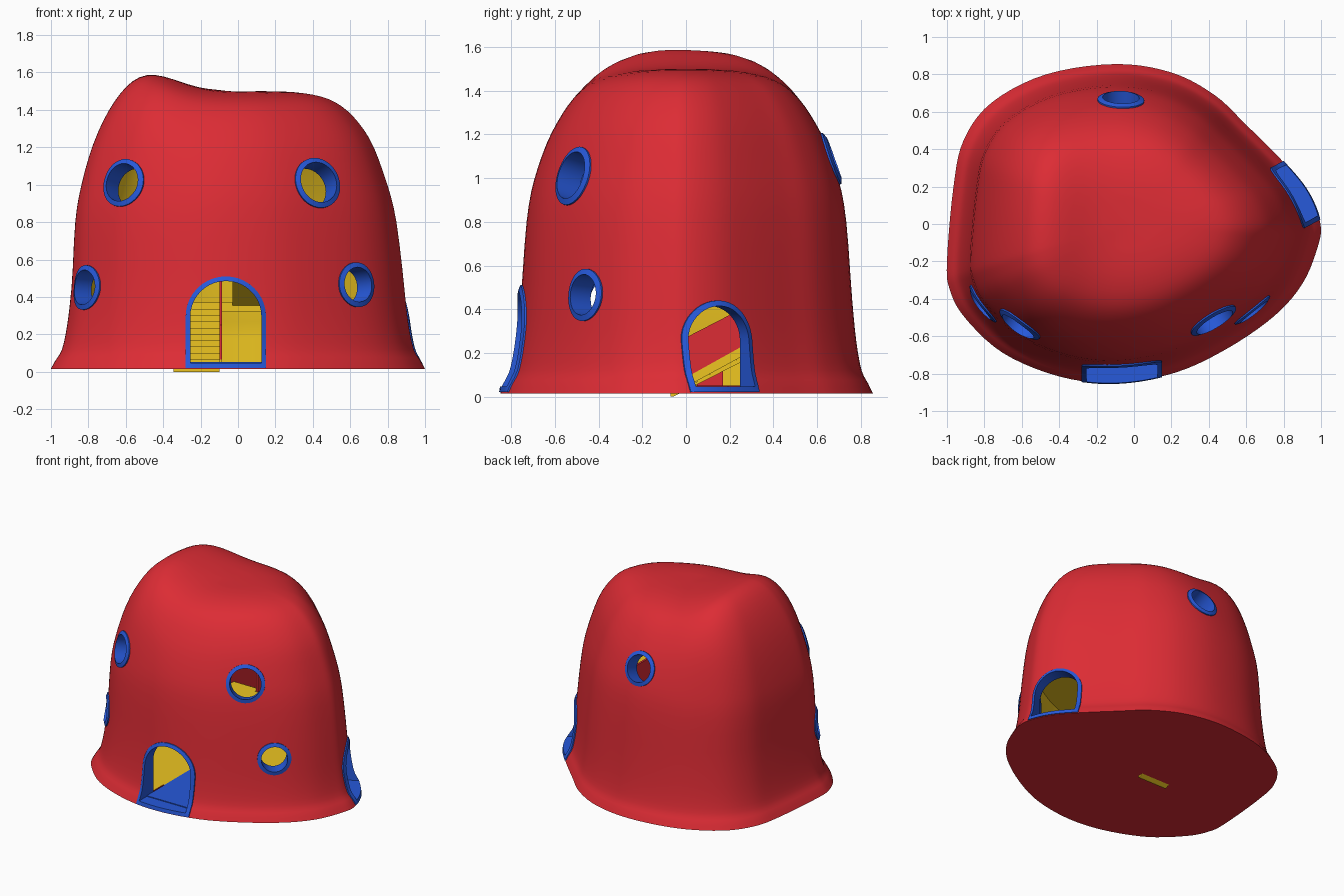
import bpy, bmesh, math
from mathutils import Vector
from mathutils.bvhtree import BVHTree

if "Cube" in bpy.data.objects:
    bpy.data.objects.remove(bpy.data.objects["Cube"])


def material(name, rgb):
    m = bpy.data.materials.new(name)
    m.diffuse_color = (*rgb, 1)
    m.use_nodes = True
    m.node_tree.nodes["Principled BSDF"].inputs["Base Color"].default_value = m.diffuse_color
    return m


RED = material("red", (0.72, 0.025, 0.035))
BLUE = material("blue", (0.02, 0.1, 0.7))
YELLOW = material("yellow", (0.85, 0.56, 0.015))


def finish(bm, name, *mats):
    bmesh.ops.recalc_face_normals(bm, faces=bm.faces)
    me = bpy.data.meshes.new(name)
    bm.to_mesh(me)
    bm.free()
    for m in mats:
        me.materials.append(m)
    ob = bpy.data.objects.new(name, me)
    bpy.context.collection.objects.link(ob)
    return ob


def smooth(ob, angle=40):
    bpy.ops.object.select_all(action='DESELECT')
    ob.select_set(True)
    bpy.context.view_layer.objects.active = ob
    bpy.ops.object.shade_smooth_by_angle(angle=math.radians(angle))


def cut(ob, cutter):
    mod = ob.modifiers.new("cut", 'BOOLEAN')
    mod.object, mod.operation, mod.solver = cutter, 'DIFFERENCE', 'EXACT'
    bpy.context.view_layer.objects.active = ob
    bpy.ops.object.modifier_apply(modifier=mod.name)
    bpy.data.objects.remove(cutter)


def spline(pts, n, closed):
    # Catmull-Rom through the points
    out, k = [], len(pts)
    get = lambda i: Vector(pts[i % k] if closed else pts[min(max(i, 0), k - 1)])
    for i in range(k if closed else k - 1):
        a, b, c, d = (get(i + j) for j in (-1, 0, 1, 2))
        for s in range(n):
            t = s / n
            out.append(0.5 * (2 * b + (c - a) * t + (2 * a - 5 * b + 4 * c - d) * t * t
                              + (3 * b - a - 3 * c + d) * t ** 3))
    return out if closed else out + [get(k - 1)]


# plan outline at the base and the upright profile (height, scale)
PLAN = spline([(-1, -.2), (-.965, .2), (-.91, .45), (-.76, .65), (-.47, .8), (-.1, .855), (.2, .81),
               (.43, .69), (.6, .53), (.8, .33), (.93, .17), (.997, 0), (.98, -.13), (.9, -.32),
               (.75, -.492), (.5, -.665), (.22, -.795), (-.1, -.85), (-.4, -.815), (-.7, -.69),
               (-.905, -.5), (-.985, -.35)], 5, True)
PROFILE = spline([(.015, 1), (.06, .975), (.12, .94), (.25, .912), (.45, .889), (.8, .858), (1, .817),
                  (1.2, .748), (1.33, .668), (1.42, .575), (1.47, .47), (1.495, .32), (1.5, .15)], 3, False)


def skin(bm, profile, mat):
    # closed lofted surface with a raised hump on the left of the roof
    rings = []
    for z, s in profile:
        ring = []
        w = min(max((z - .9) / .45, 0), 1)
        w = w * w * (3 - 2 * w)
        shift = -.022 * min(max((z - .5) / .6, 0), 1)
        for p in PLAN:
            x, y = p.x * s, p.y * s
            lift = .118 * math.exp(-((x + .5) / .17) ** 2 / 2 - (y / .62) ** 2 / 2) - .14 * y * y
            ring.append(bm.verts.new((x + shift, y, z + lift * w)))
        rings.append(ring)
    n = len(PLAN)
    faces = [bm.faces.new((a[i], a[(i + 1) % n], b[(i + 1) % n], b[i]))
             for a, b in zip(rings, rings[1:]) for i in range(n)]
    faces.append(bm.faces.new(rings[0][::-1]))
    tip = bm.verts.new((-.02, 0, profile[-1][0] - .003))
    faces += [bm.faces.new((rings[-1][i], rings[-1][(i + 1) % n], tip)) for i in range(n)]
    for f in faces:
        f.material_index = mat
    return faces


# hollow body: red outside, yellow inside
bm = bmesh.new()
skin(bm, PROFILE, 0)
bmesh.ops.recalc_face_normals(bm, faces=bm.faces)
bvh = BVHTree.FromBMesh(bm)
inner = [(.05 + (z - .015) * .925, min(s, .92) - .09) for z, s in PROFILE]
inside = skin(bm, inner, 1)
me = bpy.data.meshes.new("body")
bmesh.ops.recalc_face_normals(bm, faces=inside)
if sum(f.normal.dot(f.calc_center_median() - Vector((0, 0, .7))) for f in inside) > 0:
    bmesh.ops.reverse_faces(bm, faces=inside)
bm.to_mesh(me)
bm.free()
me.materials.append(RED)
me.materials.append(YELLOW)
body = bpy.data.objects.new("body", me)
bpy.context.collection.objects.link(body)


def round_shape(r):
    return [(r * math.cos(a * math.tau / 40), r * math.sin(a * math.tau / 40)) for a in range(40)]


def arch_shape(w, low, high):
    spring = high - w
    pts = [(w * math.cos(a * math.pi / 20), spring + w * math.sin(a * math.pi / 20)) for a in range(21)]
    pts += [(-w, spring + (low - spring) * i / 8) for i in range(1, 9)]
    pts += [(-w + 2 * w * i / 10, low) for i in range(1, 11)]
    return pts + [(w, low + (spring - low) * i / 8) for i in range(1, 8)]


cutters = bmesh.new()


def opening(name, at, facing, outer, mid, innr, upright):
    # blue frame that follows the wall, plus the hole behind it
    d = Vector(facing).normalized()
    hit, normal, _, _ = bvh.ray_cast(Vector(at) + d, -d)
    axis = d if upright else normal
    if upright:
        hit.z = 0
    u = Vector((0, 0, 1)).cross(axis).normalized()
    v = axis.cross(u)
    place = lambda p, depth: hit + u * p[0] + v * p[1] + axis * depth

    def surface(p, off):
        h = bvh.ray_cast(place(p, .5), -axis)[0]
        return (h if h else place(p, 0)) + axis * off

    bm = bmesh.new()
    loops = [[bm.verts.new(place(p, -.11)) for p in outer],
             [bm.verts.new(surface(p, .008)) for p in outer],
             [bm.verts.new(surface(p, .016)) for p in innr],
             [bm.verts.new(place(p, -.11)) for p in innr]]
    n = len(outer)
    for k in range(4):
        a, b = loops[k], loops[(k + 1) % 4]
        for i in range(n):
            bm.faces.new((a[i], a[(i + 1) % n], b[(i + 1) % n], b[i]))
    smooth(finish(bm, name, BLUE), 35)
    a = [cutters.verts.new(place(p, -.25)) for p in mid]
    b = [cutters.verts.new(place(p, .25)) for p in mid]
    cutters.faces.new(a[::-1])
    cutters.faces.new(b)
    for i in range(n):
        cutters.faces.new((a[i], a[(i + 1) % n], b[(i + 1) % n], b[i]))


for name, at, facing, r in [
        ("upper_left_window", (-.62, -.55, 1.01), (-.5, -.87, 0), .13),
        ("upper_right_window", (.415, -.5, 1.01), (.54, -.84, 0), .138),
        ("lower_left_window", (-.84, -.45, .45), (-.82, -.57, 0), .12),
        ("lower_right_window", (.625, -.45, .465), (.62, -.78, 0), .12),
        ("back_window", (-.07, .69, 1.09), (0, 1, 0), .125)]:
    opening(name, at, facing, round_shape(r), round_shape(r - .012), round_shape(r - .027), False)

for name, at, facing, w, top in [("front_door_frame", (-.065, -.8, .2), (0, -1, 0), .215, .51),
                                 ("side_door_frame", (.86, .16, .2), (.88, .47, 0), .185, .44)]:
    opening(name, at, facing, arch_shape(w, .02, top), arch_shape(w - .012, .034, top - .012),
            arch_shape(w - .025, .047, top - .025), True)

cut(body, finish(cutters, "cutters"))
smooth(body)


def prism(name, pts, x0, x1, mat):
    # (y, z) outline extruded along x
    bm = bmesh.new()
    a = [bm.verts.new((x0, y, z)) for y, z in pts]
    b = [bm.verts.new((x1, y, z)) for y, z in pts]
    n = len(pts)
    bm.faces.new(a)
    bm.faces.new(b[::-1])
    for i in range(n):
        bm.faces.new((a[i], b[i], b[(i + 1) % n], a[(i + 1) % n]))
    return finish(bm, name, mat)


def box(name, x0, x1, y0, y1, z0, z1, mat):
    return prism(name, [(y0, z0), (y1, z0), (y1, z1), (y0, z1)], x0, x1, mat)


def stairs(name, x0, x1, y0, z0, run, rise, n):
    pts = []
    for i in range(n):
        pts += [(y0 + i * run, z0 + i * rise), (y0 + i * run, z0 + (i + 1) * rise)]
    pts += [(y0 + n * run, z0 + n * rise), (y0 + n * run, z0 + n * rise - .04), (y0 + run * .2, z0)]
    prism(name, pts, x0, x1, YELLOW)


# staircase turning back at a landing
stairs("lower_stairs", -.345, -.1, -.07, 0, .06, .0336, 11)
box("landing", -.345, .2, .56, .66, .32, .37, YELLOW)
stairs("upper_stairs", -.03, .2, .57, .355, -.06, .0336, 11)
prism("stair_stringer", [(-.04, .05), (.01, .05), (.58, .36), (.58, .41), (-.04, .065)], -.1, -.085, YELLOW)
prism("lower_railing", [(-.04, .065), (.58, .41), (.58, .57), (-.04, .25)], -.1, -.085, RED)
prism("upper_railing", [(.56, .37), (-.07, .72), (-.07, .9), (.56, .56)], -.03, -.015, RED)
prism("stair_support", [(.05, .05), (.17, .05), (.17, .12), (.05, .055)], -.3, -.12, RED)
box("entrance_floor", -.255, .125, -.75, -.1, .04, .053, BLUE)

# upper floor with the stairwell and its guard panels
bm = bmesh.new()
f = bm.faces.new([bm.verts.new((p.x * .78, p.y * .78, .69)) for p in PLAN])
up = bmesh.ops.extrude_face_region(bm, geom=[f])["geom"]
bmesh.ops.translate(bm, vec=(0, 0, .035), verts=[e for e in up if isinstance(e, bmesh.types.BMVert)])
floor = finish(bm, "upper_floor", YELLOW)
cut(floor, box("stairwell", -.36, .21, -.08, .6, .5, .9, YELLOW))
box("left_guard", -.375, -.36, -.08, .6, .71, .9, RED)
box("front_guard", -.375, -.03, -.095, -.08, .71, .9, RED)
box("right_guard", .21, .225, -.08, .6, .71, .9, RED)
